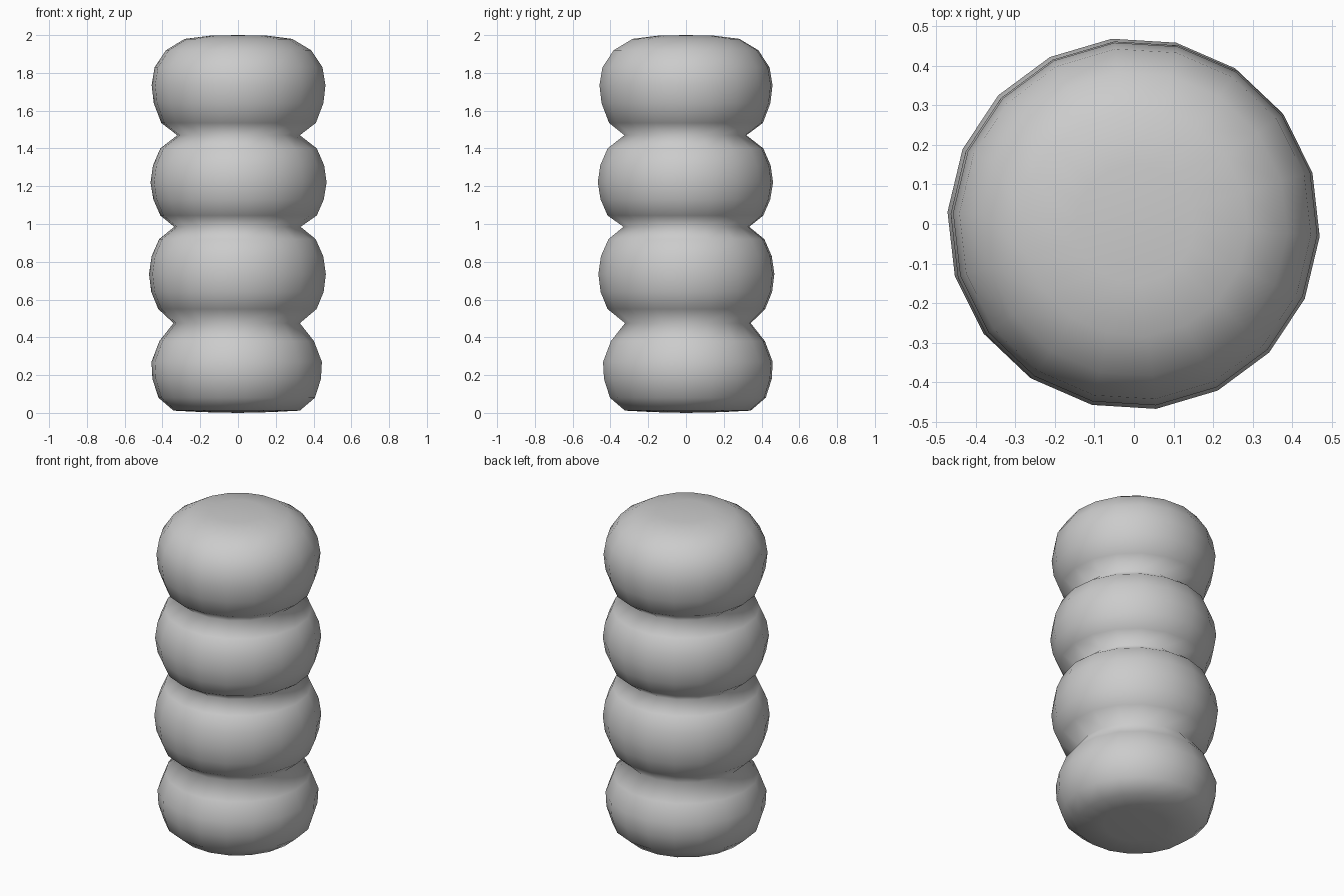
import bpy, bmesh
from math import cos, sin, radians

if "Cube" in bpy.data.objects:
    bpy.data.objects.remove(bpy.data.objects["Cube"])

SIDES = 18
START = radians(-3.5)

# Each bulge: centre offset (x, y) and its (radius, height) profile
bulges = [
    ((-0.007, 0.010), [(0.18, 0.004), (0.335, 0.012), (0.415, 0.08), (0.447, 0.18),
                       (0.452, 0.27), (0.41, 0.38), (0.335, 0.475)]),
    ((-0.003, 0.002), [(0.42, 0.55), (0.457, 0.64), (0.469, 0.735),
                       (0.455, 0.83), (0.415, 0.92), (0.335, 0.985)]),
    ((0.003, -0.003), [(0.415, 1.045), (0.452, 1.13), (0.467, 1.22),
                       (0.454, 1.31), (0.415, 1.40), (0.325, 1.47)]),
    ((0.003, 0.000), [(0.41, 1.535), (0.45, 1.64), (0.461, 1.735), (0.445, 1.83),
                      (0.385, 1.92), (0.285, 1.98), (0.15, 1.997)]),
]

bm = bmesh.new()
rings = []
for (cx, cy), profile in bulges:
    for r, z in profile:
        rings.append([bm.verts.new((cx + r * cos(START + radians(360 / SIDES) * i),
                                    cy + r * sin(START + radians(360 / SIDES) * i), z))
                      for i in range(SIDES)])

# Skin between neighbouring rings
for low, high in zip(rings, rings[1:]):
    for i in range(SIDES):
        j = (i + 1) % SIDES
        bm.faces.new((low[i], low[j], high[j], high[i]))

# Bottom and top caps
base = bm.verts.new((0, 0, 0))
crown = bm.verts.new((0, 0, 2))
for i in range(SIDES):
    j = (i + 1) % SIDES
    bm.faces.new((base, rings[0][j], rings[0][i]))
    bm.faces.new((crown, rings[-1][i], rings[-1][j]))

for f in bm.faces:
    f.smooth = True
mesh = bpy.data.meshes.new("stacked_bulges")
bm.to_mesh(mesh)
bm.free()
bpy.context.collection.objects.link(bpy.data.objects.new("stacked_bulges", mesh))
